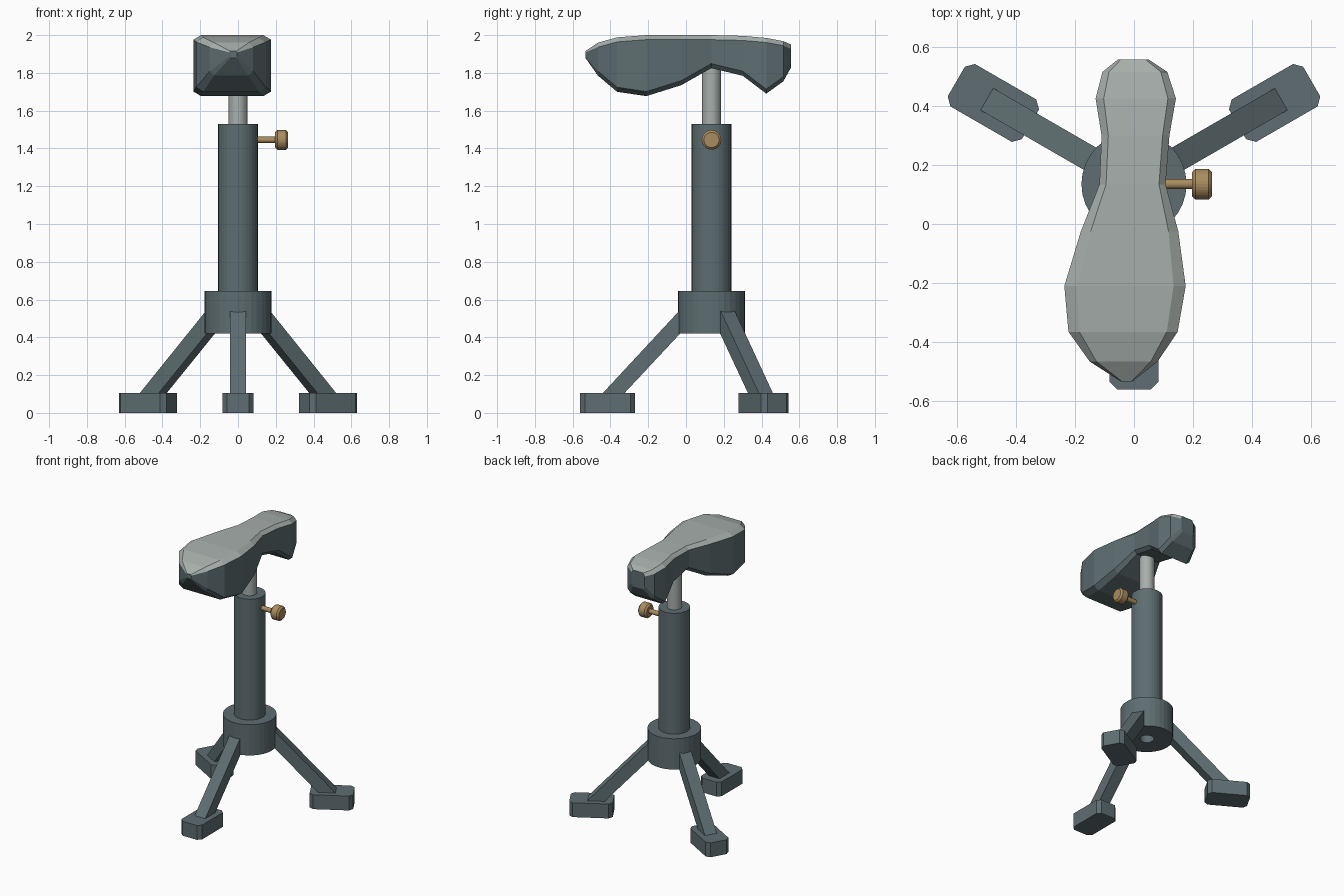
import bpy, bmesh, math
from mathutils import Matrix, Vector

if "Cube" in bpy.data.objects:
    bpy.data.objects.remove(bpy.data.objects["Cube"])

AXIS_Y = 0.135          # stand axis position
SIDES = 32


def material(name, rgb):
    m = bpy.data.materials.new(name)
    m.diffuse_color = (*rgb, 1)
    m.use_nodes = True
    m.node_tree.nodes["Principled BSDF"].inputs["Base Color"].default_value = m.diffuse_color
    return m


SLATE = material("slate", (0.112, 0.155, 0.165))
GREY = material("light_grey", (0.39, 0.43, 0.41))
BRASS = material("brass", (0.40, 0.265, 0.115))


def finish(name, bm, mats):
    bmesh.ops.recalc_face_normals(bm, faces=bm.faces)
    mesh = bpy.data.meshes.new(name)
    bm.to_mesh(mesh)
    bm.free()
    for m in mats:
        mesh.materials.append(m)
    ob = bpy.data.objects.new(name, mesh)
    bpy.context.collection.objects.link(ob)
    return ob


def lathe(name, profile, mat, matrix, closed=False):
    """Spin (radius, height) points; closed makes a tube, otherwise ends are capped."""
    bm = bmesh.new()
    rings = []
    for r, h in profile:
        rings.append([bm.verts.new((r * math.cos(a), r * math.sin(a), h))
                      for a in (2 * math.pi * i / SIDES for i in range(SIDES))])
    pairs = list(zip(rings, rings[1:]))
    if closed:
        pairs.append((rings[-1], rings[0]))
    else:
        bm.faces.new(rings[0])
        bm.faces.new(rings[-1])
    for a, b in pairs:
        for i in range(SIDES):
            j = (i + 1) % SIDES
            bm.faces.new((a[i], a[j], b[j], b[i]))
    bm.transform(matrix)
    return finish(name, bm, [mat])


def prism(name, outline, offset, mat, matrix):
    """Extrude a flat outline by an offset vector."""
    bm = bmesh.new()
    face = bm.faces.new([bm.verts.new(p) for p in outline])
    ext = bmesh.ops.extrude_face_region(bm, geom=[face])["geom"]
    bmesh.ops.translate(bm, vec=offset,
                        verts=[v for v in ext if isinstance(v, bmesh.types.BMVert)])
    bm.transform(matrix)
    return finish(name, bm, [mat])


UPRIGHT = Matrix.Translation((0, AXIS_Y, 0))

# Collar, hollow column and sliding post
lathe("collar", [(0.048, 0.42), (0.178, 0.42), (0.178, 0.645), (0.048, 0.645)],
      SLATE, UPRIGHT, closed=True)
lathe("column", [(0.048, 0.60), (0.105, 0.60), (0.105, 1.53), (0.048, 1.53)],
      SLATE, UPRIGHT, closed=True)
lathe("post", [(0.05, 1.2), (0.05, 1.9)], GREY, UPRIGHT)

# Clamp screw with chamfered knob, pointing along +x
SIDEWAYS = Matrix.Translation((0, AXIS_Y, 1.445)) @ Matrix.Rotation(math.pi / 2, 4, 'Y')
lathe("clamp_screw", [(0.017, 0.09), (0.017, 0.21)], BRASS, SIDEWAYS)
lathe("clamp_knob", [(0.040, 0.196), (0.052, 0.208), (0.052, 0.253), (0.040, 0.265)],
      BRASS, SIDEWAYS)

# Three legs and feet, 120 degrees apart
LEG = [(0.58, 0.10), (0.465, 0.10), (0.165, 0.421), (0.12, 0.43), (0.12, 0.595)]
R0, R1, W, C = 0.405, 0.695, 0.083, 0.025
FOOT = [(R0 + C, -W), (R1 - C, -W), (R1, -W + C), (R1, W - C),
        (R1 - C, W), (R0 + C, W), (R0, W - C), (R0, -W + C)]
for label, angle in (("front", -90), ("right", 30), ("left", 150)):
    turn = UPRIGHT @ Matrix.Rotation(math.radians(angle), 4, 'Z')
    prism(label + "_leg", [(r, -0.043, z) for r, z in LEG], Vector((0, 0.086, 0)), SLATE, turn)
    prism(label + "_foot", [(r, w, 0) for r, w in FOOT], Vector((0, 0, 0.105)), SLATE, turn)

# Top rest: lofted sections (y, left x, right x, bottom z, top z)
SECTIONS = [
    (-0.533, -0.045, -0.005, 1.88, 1.915),
    (-0.466, -0.150, 0.080, 1.785, 1.96),
    (-0.365, -0.222, 0.148, 1.70, 1.988),
    (-0.210, -0.236, 0.175, 1.677, 2.0),
    (-0.025, -0.180, 0.150, 1.735, 2.0),
    (0.134, -0.117, 0.107, 1.825, 2.0),
    (0.300, -0.110, 0.120, 1.785, 1.996),
    (0.425, -0.130, 0.142, 1.69, 1.985),
    (0.515, -0.107, 0.113, 1.755, 1.968),
    (0.557, -0.055, 0.050, 1.83, 1.95),
]
bm = bmesh.new()
loops = []
for y, x0, x1, z0, z1 in SECTIONS:
    cx = 0.1 * (x1 - x0)
    cz = min(0.024, 0.2 * (z1 - z0))
    pts = [(x1, z1 - cz), (x1 - cx, z1), (x0 + cx, z1), (x0, z1 - cz),
           (x0, z0 + cz), (x0 + cx, z0), (x1 - cx, z0), (x1, z0 + cz)]
    loops.append([bm.verts.new((x, y, z)) for x, z in pts])
for a, b in zip(loops, loops[1:]):
    for i in range(8):
        j = (i + 1) % 8
        f = bm.faces.new((a[i], a[j], b[j], b[i]))
        f.material_index = 1 if i < 3 else 0    # pale upper surface and rim
bm.faces.new(loops[0])
bm.faces.new(loops[-1])
finish("top_rest", bm, [SLATE, GREY])
